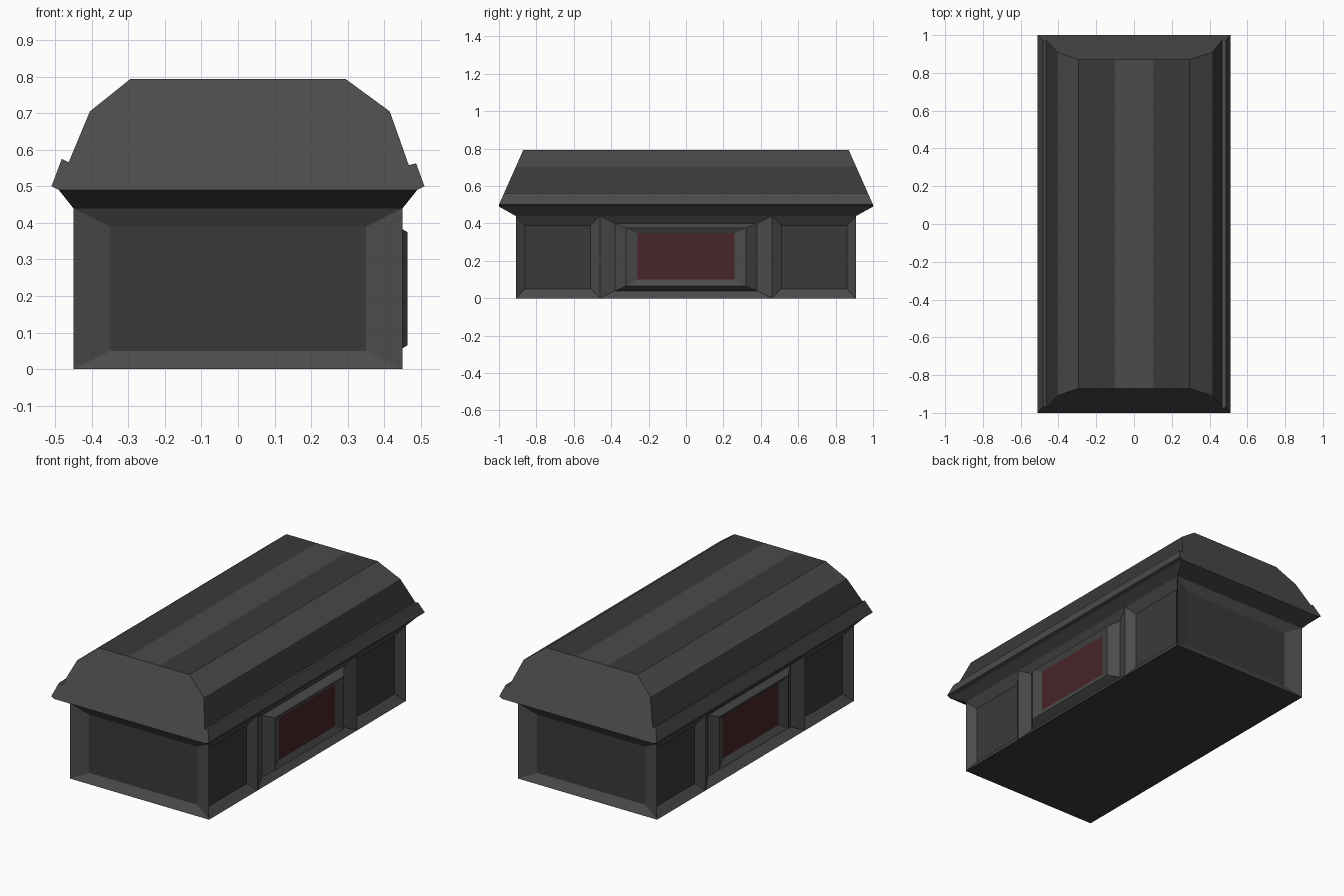
import bpy, bmesh
from mathutils import Vector

if "Cube" in bpy.data.objects:
    bpy.data.objects.remove(bpy.data.objects["Cube"])


def material(name, rgb):
    m = bpy.data.materials.new(name)
    m.diffuse_color = (*rgb, 1)
    m.use_nodes = True
    m.node_tree.nodes["Principled BSDF"].inputs["Base Color"].default_value = m.diffuse_color
    return m


LIGHT, DARK, RED = 0, 1, 2
MATS = [material("frame_grey", (0.07, 0.07, 0.07)),
        material("panel_grey", (0.042, 0.042, 0.042)),
        material("red_panel", (0.063, 0.018, 0.022))]


def finish(bm, name):
    bmesh.ops.remove_doubles(bm, verts=bm.verts, dist=1e-5)
    me = bpy.data.meshes.new(name)
    bm.to_mesh(me)
    bm.free()
    for m in MATS:
        me.materials.append(m)
    ob = bpy.data.objects.new(name, me)
    bpy.context.collection.objects.link(ob)


def face(bm, pts, mat, out=None):
    f = bm.faces.new([bm.verts.new(p) for p in pts])
    f.material_index = mat
    f.normal_update()
    if out is not None and f.normal.dot(Vector(out)) < 0:
        f.normal_flip()


def panel(bm, axis, sign, rings, mat):
    """Nested rectangles (u0, u1, z0, z1, distance from centre) joined by bevels."""
    out = (sign, 0, 0) if axis == "x" else (0, sign, 0)

    def corners(r):
        u0, u1, z0, z1, d = r
        uz = [(u0, z0), (u1, z0), (u1, z1), (u0, z1)]
        return [(sign * d, u, z) if axis == "x" else (u, sign * d, z) for u, z in uz]

    loops = [corners(r) for r in rings]
    for a, b in zip(loops, loops[1:]):
        for i in range(4):
            j = (i + 1) % 4
            face(bm, [a[i], a[j], b[j], b[i]], LIGHT, out)
    face(bm, loops[-1], mat, out)


W, L, H = 0.45, 0.91, 0.44

# Chest body: framed end panels, side panels and red centre panels
bm = bmesh.new()
for s in (-1, 1):
    panel(bm, "y", s, [(-W, W, 0, H, L), (-0.35, 0.35, 0.05, 0.39, L - 0.03)], DARK)
    for y0, y1 in ((-L, -0.46), (0.46, L)):
        panel(bm, "x", s, [(y0, y1, 0, H, W),
                           (y0 + 0.05, y1 - 0.05, 0.05, 0.39, W - 0.037)], DARK)
    # the centre block stands out further on the right side
    base, rim, red = (0.42, 0.463, 0.447) if s > 0 else (0.41, 0.44, 0.418)
    panel(bm, "x", s, [(-0.46, 0.46, 0, H, W),
                       (-0.38, 0.38, 0.04, 0.40, base),
                       (-0.32, 0.32, 0.065, 0.375, rim),
                       (-0.26, 0.26, 0.10, 0.345, red)], RED)
face(bm, [(-W, -L, 0), (W, -L, 0), (W, L, 0), (-W, L, 0)], DARK, (0, 0, -1))
finish(bm, "chest_body")

# Lid: cross-section with side lips, hipped ends, tapering under to the body
profile = [(0.49, 0.49), (0.51, 0.50), (0.487, 0.563), (0.467, 0.558),
           (0.415, 0.705), (0.295, 0.793), (0.10, 0.793), (-0.10, 0.793),
           (-0.295, 0.793), (-0.405, 0.705), (-0.463, 0.566), (-0.482, 0.575),
           (-0.51, 0.50), (-0.49, 0.49)]
bands = [DARK, LIGHT, LIGHT, DARK, LIGHT, DARK, LIGHT,
         DARK, LIGHT, DARK, LIGHT, LIGHT, DARK]


def end(p, s):
    return (p[0], s * min(1, 1 - (p[1] - 0.5) * 0.13 / 0.293), p[1])


bm = bmesh.new()
for p, q, mat in zip(profile, profile[1:], bands):
    face(bm, [end(p, -1), end(q, -1), end(q, 1), end(p, 1)], mat)
for s in (-1, 1):
    face(bm, [end(p, s) for p in profile], LIGHT)
# sloping underside
for s in (-1, 1):
    face(bm, [(-W, s * L, H), (W, s * L, H), (0.49, s, 0.49), (-0.49, s, 0.49)], DARK)
    face(bm, [(s * W, -L, H), (s * W, L, H), (s * 0.49, 1, 0.49), (s * 0.49, -1, 0.49)], DARK)
face(bm, [(-W, -L, H), (W, -L, H), (W, L, H), (-W, L, H)], DARK)
bmesh.ops.remove_doubles(bm, verts=bm.verts, dist=1e-5)
bmesh.ops.recalc_face_normals(bm, faces=bm.faces)
# the hidden seam with the body stays open
seam = [f for f in bm.faces if all(abs(v.co.z - H) < 1e-4 for v in f.verts)]
bmesh.ops.delete(bm, geom=seam, context="FACES_ONLY")
finish(bm, "chest_lid")
